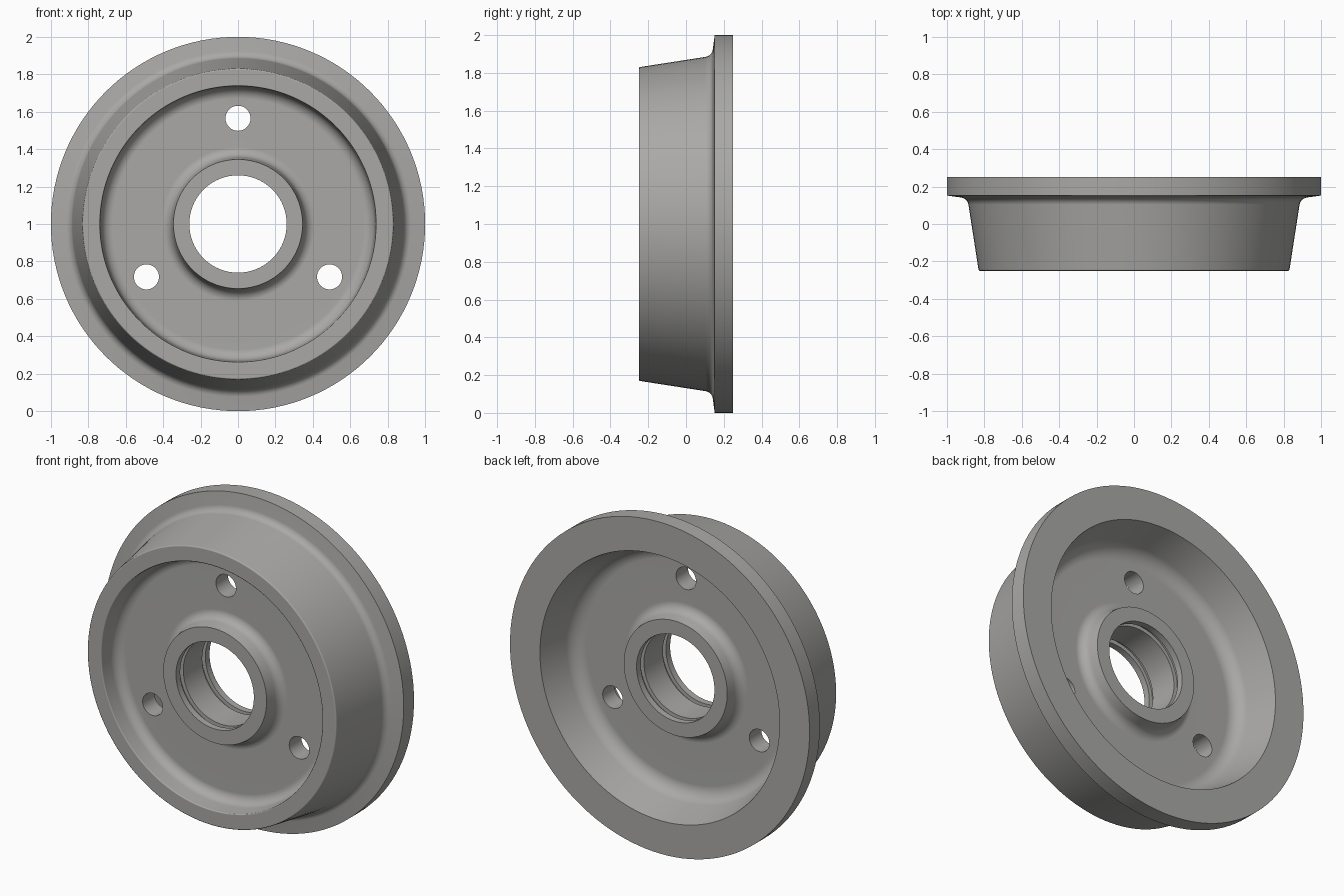
import bpy
import bmesh
from math import radians, tau, sin, cos, pi
from mathutils import Vector, Matrix

cube = bpy.data.objects.get("Cube")
if cube:
    bpy.data.objects.remove(cube)

CENTRE = Vector((0, 0, 1))

# Single cast metal colour
metal = bpy.data.materials.new("cast grey metal")
metal.use_nodes = True
colour = (0.4, 0.395, 0.385, 1)
metal.diffuse_color = colour
metal.node_tree.nodes["Principled BSDF"].inputs["Base Color"].default_value = colour


def rounded(corners, steps=6):
    """Turn (radius, depth, fillet) corners into a closed profile with arcs."""
    points = []
    for i, (r, y, fillet) in enumerate(corners):
        corner = Vector((r, y))
        if not fillet:
            points.append(corner)
            continue
        before = (Vector(corners[i - 1][:2]) - corner).normalized()
        after = (Vector(corners[(i + 1) % len(corners)][:2]) - corner).normalized()
        half = before.angle(after) / 2
        axis = (before + after).normalized()
        middle = corner + axis * fillet / sin(half)
        sweep = pi / 2 - half
        side = (before - after).normalized()
        for k in range(steps + 1):
            a = sweep * (1 - 2 * k / steps)
            points.append(middle + fillet * (side * sin(a) - axis * cos(a)))
    return points


def make_object(name, bm):
    bmesh.ops.recalc_face_normals(bm, faces=bm.faces)
    mesh = bpy.data.meshes.new(name)
    bm.to_mesh(mesh)
    bm.free()
    mesh.materials.append(metal)
    obj = bpy.data.objects.new(name, mesh)
    bpy.context.collection.objects.link(obj)
    return obj


# Wheel cross-section: radius from the axle, depth, corner fillet
profile = rounded([
    # tapered tread and flange
    (0.83, -0.25, 0.008), (0.89, 0.137, 0.045), (1.0, 0.152, 0), (1.0, 0.25, 0),
    # back opening and web
    (0.80, 0.25, 0), (0.735, 0.0, 0.09), (0.365, 0.0, 0.06),
    # back hub face
    (0.345, 0.10, 0), (0.26, 0.10, 0),
    # bore with two retaining grooves
    (0.26, 0.06, 0), (0.283, 0.06, 0), (0.283, 0.03, 0), (0.26, 0.03, 0),
    (0.26, -0.15, 0), (0.283, -0.15, 0), (0.283, -0.18, 0), (0.26, -0.18, 0),
    # front hub face, web and rim
    (0.26, -0.22, 0), (0.345, -0.22, 0), (0.365, -0.115, 0.055),
    (0.725, -0.115, 0.06), (0.738, -0.25, 0.006),
])

bm = bmesh.new()
ring = [bm.verts.new(CENTRE + Vector((p.x, 0, 0)) + Vector((0, p.y, 0))) for p in profile]
edges = [bm.edges.new((ring[i - 1], ring[i])) for i in range(len(ring))]
bmesh.ops.spin(bm, geom=ring + edges, cent=CENTRE, axis=(0, 1, 0),
               angle=tau, steps=128, use_merge=True)
bmesh.ops.remove_doubles(bm, verts=bm.verts, dist=0.0001)
wheel = make_object("wheel", bm)

# Three bolt holes through the web
bm = bmesh.new()
for k in range(3):
    a = radians(90 + 120 * k)
    place = Matrix.Translation(CENTRE + Vector((cos(a), 0, sin(a))) * 0.565)
    bmesh.ops.create_cone(bm, cap_ends=True, segments=40, radius1=0.067, radius2=0.067,
                          depth=0.4, matrix=place @ Matrix.Rotation(pi / 2, 4, 'X'))
cutter = make_object("bolt_hole_cutter", bm)
cutter.hide_render = True

holes = wheel.modifiers.new("bolt holes", 'BOOLEAN')
holes.operation = 'DIFFERENCE'
holes.solver = 'EXACT'
holes.object = cutter

bpy.ops.object.select_all(action='DESELECT')
wheel.select_set(True)
bpy.context.view_layer.objects.active = wheel
bpy.ops.object.modifier_apply(modifier=holes.name)
bpy.data.objects.remove(cutter)

# Smooth rounded surfaces, crisp machined edges
bpy.ops.object.shade_smooth_by_angle(angle=radians(30))
weighted = wheel.modifiers.new("even shading", 'WEIGHTED_NORMAL')
weighted.keep_sharp = True
